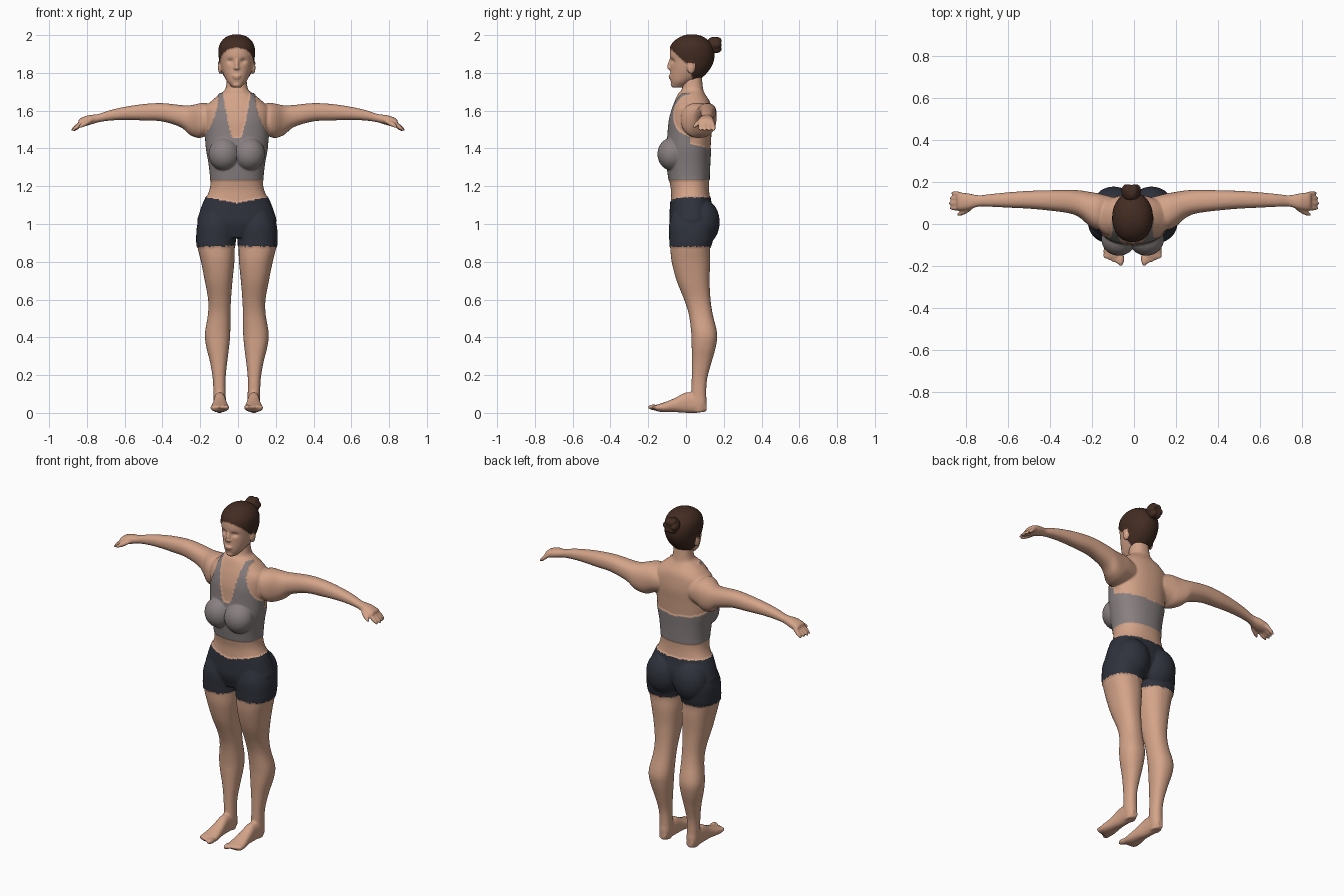
import bpy, bmesh, math
from mathutils import Vector, Matrix

if "Cube" in bpy.data.objects:
    bpy.data.objects.remove(bpy.data.objects["Cube"])


def material(name, colour):
    m = bpy.data.materials.new(name)
    m.use_nodes = True
    m.diffuse_color = (*colour, 1)
    bsdf = m.node_tree.nodes["Principled BSDF"]
    bsdf.inputs["Base Color"].default_value = (*colour, 1)
    bsdf.inputs["Roughness"].default_value = 0.7
    return m


skin = material("skin", (0.66, 0.37, 0.25))
grey = material("grey_top", (0.25, 0.215, 0.215))
navy = material("dark_shorts", (0.028, 0.032, 0.045))
brown = material("brown_hair", (0.055, 0.025, 0.016))
SKIN, TOP, SHORTS, HAIR = range(4)


def smooth_rows(rows, steps=4):
    """Catmull-Rom resampling of the cross-section table."""
    out = []
    for i in range(len(rows) - 1):
        quad = [rows[max(0, min(len(rows) - 1, i + k))] for k in (-1, 0, 1, 2)]
        for s in range(steps):
            t = s / steps
            out.append([0.5 * (2 * b + (c - a) * t + (2 * a - 5 * b + 4 * c - d) * t * t
                               + (3 * b - a - 3 * c + d) * t ** 3)
                        for a, b, c, d in zip(*quad)])
    return out + [list(rows[-1])]


def loft(bm, rows, axis="z", side=1, sides=32, power=0.88):
    """Skin over oval sections: (position, low and high of both other axes)."""
    rings = []
    for t, a0, a1, b0, b1 in smooth_rows(rows):
        ring = []
        for k in range(sides):
            c, s = (f(math.tau * k / sides) for f in (math.cos, math.sin))
            a = (a0 + a1) / 2 + (a1 - a0) / 2 * math.copysign(abs(c) ** power, c)
            b = (b0 + b1) / 2 + (b1 - b0) / 2 * math.copysign(abs(s) ** power, s)
            x, y, z = {"x": (t, a, b), "y": (a, t, b), "z": (a, b, t)}[axis]
            ring.append(bm.verts.new((x * side, y, z)))
        rings.append(ring)
    for lo, hi in zip(rings, rings[1:]):
        for k in range(sides):
            n = (k + 1) % sides
            bm.faces.new((lo[k], lo[n], hi[n], hi[k]))
    bm.faces.new(rings[0])
    bm.faces.new(rings[-1])


def ball(bm, centre, radii):
    m = Matrix.Translation(centre) @ Matrix.Diagonal((*radii, 1))
    bmesh.ops.create_icosphere(bm, subdivisions=3, radius=1, matrix=m)


def digit(bm, a, b, r):
    """Rounded finger or toe running from a to b."""
    a, b = Vector(a), Vector(b)
    turn = (b - a).to_track_quat("Z", "Y").to_matrix().to_4x4()
    m = Matrix.Translation((a + b) / 2) @ turn @ Matrix.Diagonal((r, r, (b - a).length / 2 + r, 1))
    bmesh.ops.create_icosphere(bm, subdivisions=3, radius=1, matrix=m)


def fuse(name, bm, voxel, rule, rounds=4, puff=0.004, shape=None):
    """Blend the parts into one surface, colour it by rule and lift coloured areas."""
    bmesh.ops.recalc_face_normals(bm, faces=bm.faces)
    mesh = bpy.data.meshes.new(name)
    bm.to_mesh(mesh)
    bm.free()
    ob = bpy.data.objects.new(name, mesh)
    bpy.context.collection.objects.link(ob)
    remesh = ob.modifiers.new("blend", "REMESH")
    remesh.mode, remesh.voxel_size = "VOXEL", voxel
    relax = ob.modifiers.new("relax", "SMOOTH")
    relax.factor, relax.iterations = 0.5, rounds
    graph = bpy.context.evaluated_depsgraph_get()
    ob.data = bpy.data.meshes.new_from_object(ob.evaluated_get(graph))
    ob.modifiers.clear()
    mesh = ob.data
    mesh.name = name
    mesh.materials.clear()
    for m in (skin, grey, navy, brown):
        mesh.materials.append(m)
    if shape:
        for v in mesh.vertices:
            v.co.y += shape(v.co)
    lifted = set()
    for p in mesh.polygons:
        p.material_index = rule(*p.center)
        p.use_smooth = True
        if p.material_index != SKIN:
            lifted.update(p.vertices)
    moves = [(i, mesh.vertices[i].normal * puff) for i in lifted]
    for i, move in moves:
        mesh.vertices[i].co += move
    # The trunk and head stand slightly to the model's right
    for v in mesh.vertices:
        v.co.x -= 0.007 * max(0, 1 - (v.co.x / 0.5) ** 2)
    return ob


# Trunk and neck
body = bmesh.new()
trunk = [(.93, .11, -.06, .1), (1, .2, -.083, .14), (1.06, .194, -.083, .145),
         (1.12, .172, -.08, .13), (1.18, .145, -.08, .122), (1.24, .138, -.09, .122),
         (1.32, .146, -.1, .125), (1.4, .16, -.1, .13), (1.48, .166, -.095, .135),
         (1.55, .172, -.09, .14), (1.61, .172, -.075, .135), (1.65, .135, -.06, .125),
         (1.69, .088, -.042, .1), (1.72, .058, -.02, .09), (1.82, .05, -.01, .08)]
loft(body, [(z, -w, w, f, b) for z, w, f, b in trunk], sides=48)

leg = [(1.08, .03, .17, -.06, .13), (1, .005, .205, -.085, .15), (.92, .008, .212, -.085, .14),
       (.87, .01, .207, -.083, .128), (.8, .012, .19, -.076, .128), (.7, .022, .17, -.05, .125),
       (.6, .03, .152, -.01, .13), (.52, .033, .153, .015, .142), (.42, .034, .169, .028, .165),
       (.35, .04, .162, .03, .158), (.27, .05, .142, .031, .136), (.18, .059, .127, .03, .112),
       (.1, .058, .124, .028, .107), (.05, .058, .124, .03, .11), (.005, .065, .117, .035, .1)]
foot = [(.108, .07, .112, .01, .05), (.06, .06, .122, 0, .1), (0, .058, .122, 0, .108),
        (-.06, .05, .128, .004, .078), (-.12, .042, .138, .004, .054), (-.16, .044, .138, .01, .042)]
arm = [(.1, .02, .13, 1.5, 1.61), (.16, -.025, .145, 1.47, 1.64), (.2, -.015, .152, 1.455, 1.638),
       (.25, .028, .16, 1.472, 1.628), (.3, .05, .162, 1.513, 1.63), (.4, .064, .161, 1.543, 1.64),
       (.5, .073, .158, 1.548, 1.635), (.6, .078, .151, 1.551, 1.62), (.68, .082, .143, 1.547, 1.602),
       (.74, .083, .137, 1.538, 1.582), (.79, .068, .146, 1.523, 1.576), (.83, .064, .149, 1.515, 1.562),
       (.845, .068, .145, 1.517, 1.55)]

for side in (1, -1):
    loft(body, leg, "z", side)
    loft(body, foot, "y", side)
    loft(body, arm, "x", side)
    # Bust and buttocks
    ball(body, (.066 * side, -.072, 1.37), (.08, .076, .085))
    ball(body, (.09 * side, .085, 1.01), (.1, .09, .12))
    # Toes, the big one on the inner side
    for k in range(5):
        x = (.056 + .018 * k) * side
        digit(body, (x, -.145, .027), (x, -.186 + .008 * k, .03), .016 if k == 0 else .012)
    # Fingers and thumb
    for k in range(4):
        y = .078 + .021 * k
        reach = .876 - .006 * abs(k - 1)
        digit(body, (.82 * side, y, 1.54), (reach * side, y * 1.15 - .015, 1.5), .012)
    digit(body, (.775 * side, .078, 1.55), (.835 * side, .045, 1.517), .013)


def clothing(x, y, z):
    x = abs(x)
    waist = 1.14 - (.03 * max(0, 1 - x / .15) if y < 0 else 0)
    if .882 < z < waist:
        return SHORTS
    if z < 1.232 or x > .2 or z > 1.69:
        return SKIN
    if z < 1.43 - .25 * y:
        return TOP
    # Straps between the scooped neck and the armholes
    outer = .095 + 1.6 * (1.68 - z) ** 2
    inner = .07 * math.sqrt(max(0, z - 1.43) / .25)
    return TOP if y < .02 and inner < x < outer else SKIN


fuse("body", body, .006, clothing)

# Head
head = bmesh.new()
skull = [(1.722, .022, -.07, -.02), (1.75, .048, -.08, .03), (1.78, .065, -.084, .085),
         (1.82, .08, -.083, .122), (1.86, .088, -.084, .142), (1.9, .093, -.086, .147),
         (1.94, .09, -.079, .138), (1.97, .074, -.055, .115), (1.99, .048, -.022, .085),
         (2, .016, .01, .05)]
loft(head, [(z, -w, w, f, b) for z, w, f, b in skull], sides=48, power=.95)
digit(head, (0, -.08, 1.868), (0, -.091, 1.828), .011)
ball(head, (0, -.083, 1.826), (.018, .016, .01))
ball(head, (0, -.081, 1.784), (.025, .012, .006))
ball(head, (0, -.079, 1.773), (.021, .012, .007))
ball(head, (0, -.064, 1.737), (.024, .018, .014))
for side in (1, -1):
    ball(head, (.088 * side, .026, 1.828), (.011, .02, .034))


def sockets(p):
    """Push the eye hollows into the face."""
    if p.y > -.03:
        return 0
    return .013 * math.exp(-((abs(p.x) - .034) / .017) ** 2 - ((p.z - 1.862) / .013) ** 2)


def hairline(x, y, z):
    line = min(1.93 - .95 * (y + .08), 1.84 - 3.8 * (y - .015))
    ear = abs(x) > .083 and y < .045 and z < 1.85
    return HAIR if z > max(1.757, line) and not ear else SKIN


fuse("head", head, .005, hairline, rounds=3, shape=sockets)

# Hair bun with rolled strands
bun = bmesh.new()
ball(bun, (-.006, .146, 1.948), (.04, .038, .041))
for k in range(6):
    a = math.tau * k / 6
    ball(bun, (-.006 + .025 * math.cos(a), .158, 1.948 + .025 * math.sin(a)), (.02, .03, .02))
fuse("hair_bun", bun, .005, lambda x, y, z: HAIR, rounds=2, puff=.002)
